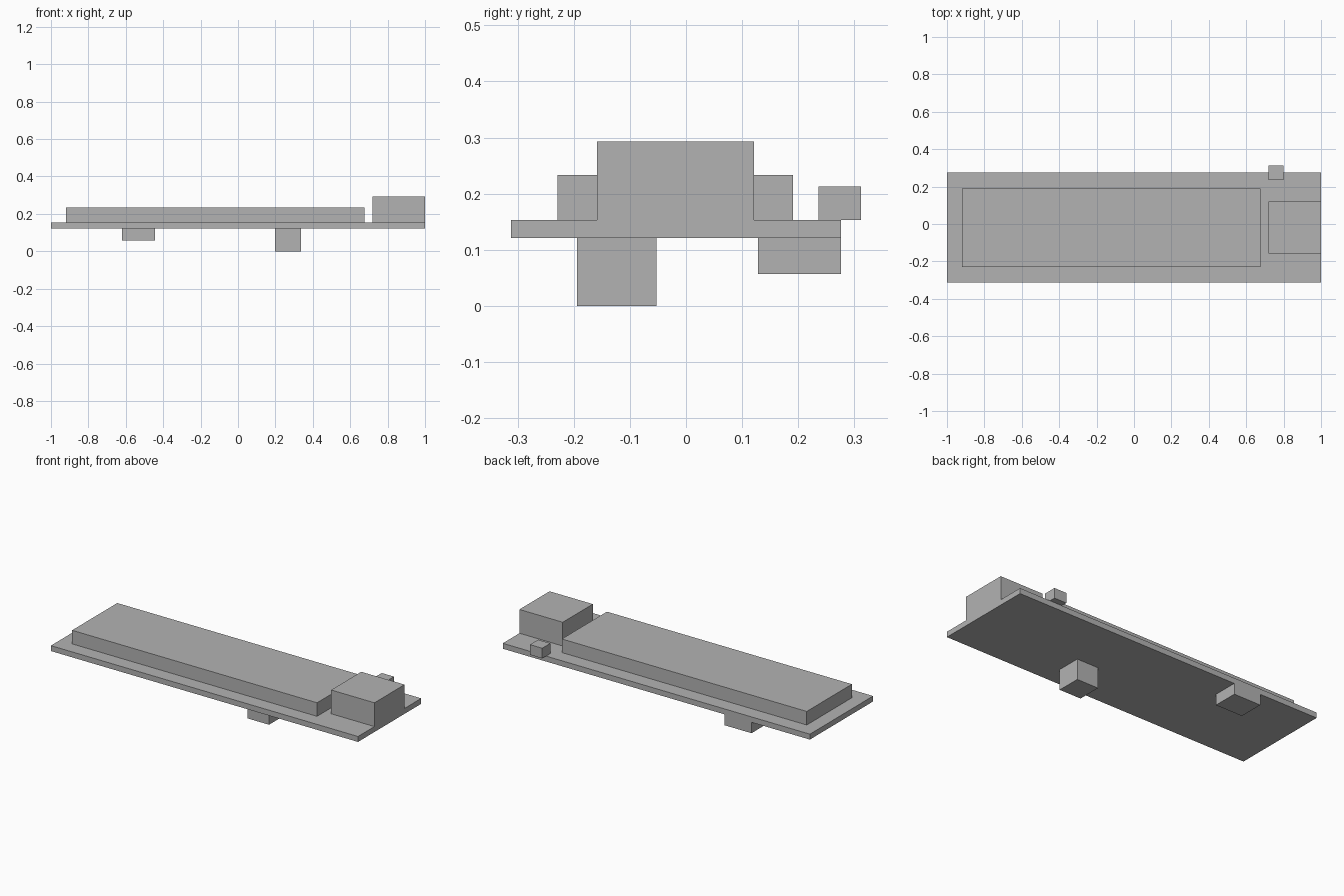
import bpy
from mathutils import Vector

cube = bpy.data.objects.get("Cube")
if cube:
    bpy.data.objects.remove(cube, do_unlink=True)

GREY = (0.45, 0.45, 0.45, 1.0)
grey = bpy.data.materials.new("plain_grey")
grey.use_nodes = True
grey.diffuse_color = GREY
grey.node_tree.nodes["Principled BSDF"].inputs["Base Color"].default_value = GREY

BOARD_BOTTOM, BOARD_TOP = 0.121, 0.153


def box(name, low, high):
    """Add a sharp-edged box spanning two opposite corners."""
    low, high = Vector(low), Vector(high)
    bpy.ops.mesh.primitive_cube_add(size=1, location=(low + high) / 2)
    part = bpy.context.object
    part.name = part.data.name = name
    part.scale = high - low
    bpy.ops.object.transform_apply(location=False, rotation=False, scale=True)
    part.data.materials.append(grey)
    return part


# Thin base board
box("base_board", (-1, -0.312, BOARD_BOTTOM), (1, 0.276, BOARD_TOP))

# Parts on top of the board
box("long_panel", (-0.92, -0.229, BOARD_TOP), (0.675, 0.191, 0.233))
box("end_block", (0.718, -0.159, BOARD_TOP), (1, 0.121, 0.293))
box("rear_button", (0.718, 0.236, BOARD_TOP), (0.798, 0.312, 0.213))

# Parts hanging below the board
box("tall_foot", (0.198, -0.194, 0), (0.338, -0.053, BOARD_BOTTOM))
box("short_foot", (-0.62, 0.128, 0.057), (-0.445, 0.276, BOARD_BOTTOM))
